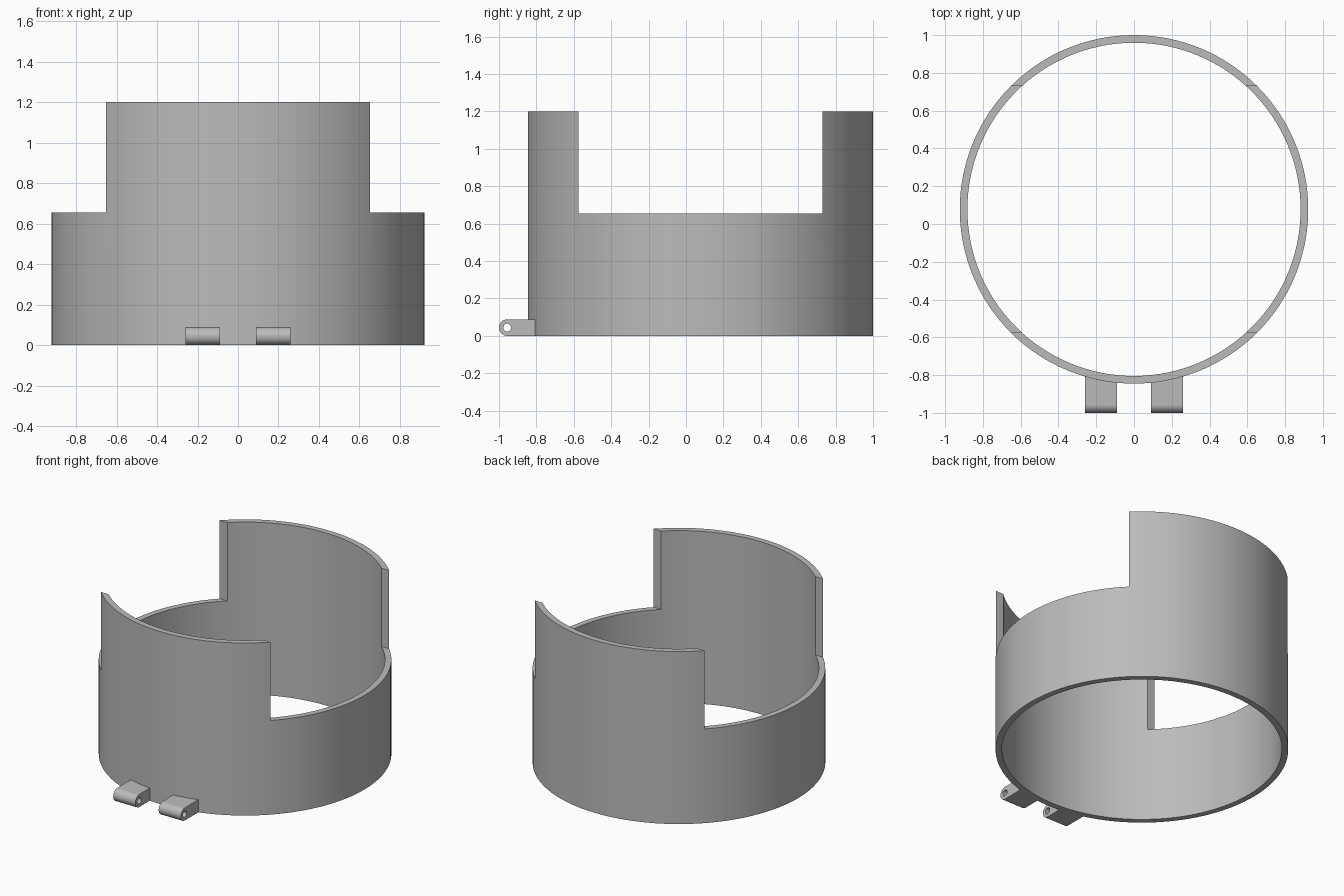
import bpy, bmesh, math
from mathutils import Matrix

if "Cube" in bpy.data.objects:
    bpy.data.objects.remove(bpy.data.objects["Cube"])

CENTER_Y = 0.0775
OUTER, INNER = 0.9225, 0.882
HEIGHT, LOW = 1.2, 0.655
NOTCH = 0.6525           # half width of the side openings

grey = bpy.data.materials.new("plain grey")
grey.use_nodes = True
grey.diffuse_color = (0.5, 0.5, 0.5, 1)
grey.node_tree.nodes["Principled BSDF"].inputs["Base Color"].default_value = (0.5, 0.5, 0.5, 1)


def make(name, bm):
    bmesh.ops.recalc_face_normals(bm, faces=bm.faces)
    mesh = bpy.data.meshes.new(name)
    bm.to_mesh(mesh)
    bm.free()
    obj = bpy.data.objects.new(name, mesh)
    bpy.context.collection.objects.link(obj)
    mesh.materials.append(grey)
    return obj


def activate(obj):
    bpy.ops.object.select_all(action='DESELECT')
    obj.select_set(True)
    bpy.context.view_layer.objects.active = obj


def cut(obj, cutter):
    """Subtract the cutter from the part, then discard the cutter."""
    mod = obj.modifiers.new("cut", 'BOOLEAN')
    mod.operation = 'DIFFERENCE'
    mod.solver = 'EXACT'
    mod.object = cutter
    activate(obj)
    bpy.ops.object.modifier_apply(modifier=mod.name)
    bpy.data.objects.remove(cutter)


def smooth(obj):
    activate(obj)
    bpy.ops.object.shade_smooth_by_angle(angle=math.radians(30))


# Round wall: a rectangular section swept around the vertical axis
bm = bmesh.new()
section = [bm.verts.new((r, 0, z)) for r, z in
           ((INNER, 0), (OUTER, 0), (OUTER, HEIGHT), (INNER, HEIGHT))]
edges = [bm.edges.new((section[i], section[(i + 1) % 4])) for i in range(4)]
bmesh.ops.spin(bm, geom=section + edges, cent=(0, 0, 0), axis=(0, 0, 1),
               angle=math.tau, steps=128)
bmesh.ops.remove_doubles(bm, verts=bm.verts, dist=0.0001)
bmesh.ops.translate(bm, verts=bm.verts, vec=(0, CENTER_Y, 0))
wall = make("round_wall", bm)

# Side openings: one block through both sides leaves a front and a back panel
bm = bmesh.new()
bmesh.ops.create_cube(bm, size=1, matrix=Matrix.Translation((0, CENTER_Y, LOW + 0.5))
                      @ Matrix.Diagonal((3, 2 * NOTCH, 1, 1)))
cut(wall, make("opening_cutter", bm))
smooth(wall)

# Hinge lugs: round-nosed tabs with a pin hole
LUG_R, TIP_Y, ROOT_Y = 0.044, -0.956, -0.802
for name, x0 in (("right_hinge_lug", -0.26), ("left_hinge_lug", 0.09)):
    bm = bmesh.new()
    outline = [(ROOT_Y, 0), (ROOT_Y, 2 * LUG_R)]
    for i in range(25):
        a = math.pi * (0.5 + i / 24)
        outline.append((TIP_Y + LUG_R * math.cos(a), LUG_R + LUG_R * math.sin(a)))
    face = bm.faces.new([bm.verts.new((x0, y, z)) for y, z in outline])
    side = bmesh.ops.extrude_face_region(bm, geom=[face])["geom"]
    bmesh.ops.translate(bm, vec=(0.17, 0, 0),
                        verts=[v for v in side if isinstance(v, bmesh.types.BMVert)])
    lug = make(name, bm)

    bm = bmesh.new()
    bmesh.ops.create_cone(bm, cap_ends=True, segments=32, radius1=0.021, radius2=0.021,
                          depth=0.4, matrix=Matrix.Translation((x0 + 0.085, TIP_Y, LUG_R))
                          @ Matrix.Rotation(math.pi / 2, 4, 'Y'))
    cut(lug, make("pin_hole_cutter", bm))
    smooth(lug)
